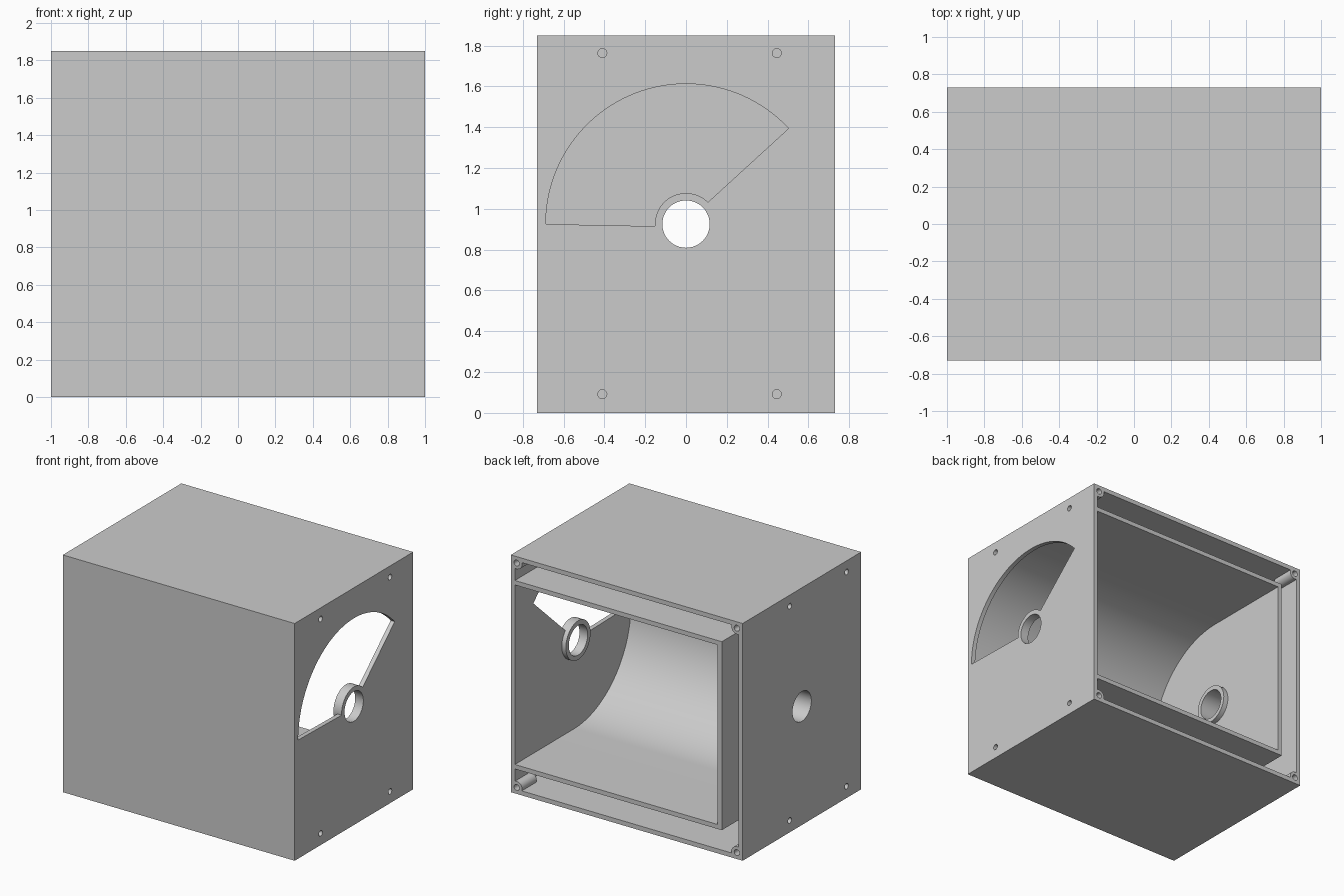
import bpy, bmesh, math
from mathutils import Matrix

old = bpy.data.objects.get("Cube")
if old:
    bpy.data.objects.remove(old, do_unlink=True)

W, D, H = 1.0, 0.73, 1.85      # half width, half depth, height
T = 0.035                      # wall thickness
MID = 0.925                    # height of the shaft axis
BACK = D + 0.06                # everything overshoots the back, then is trimmed

grey = bpy.data.materials.new("light grey")
grey.use_nodes = True
grey.diffuse_color = (0.6, 0.6, 0.6, 1)
grey.node_tree.nodes["Principled BSDF"].inputs["Base Color"].default_value = (0.6, 0.6, 0.6, 1)


def finish(name, bm):
    bmesh.ops.recalc_face_normals(bm, faces=bm.faces)
    mesh = bpy.data.meshes.new(name)
    bm.to_mesh(mesh)
    bm.free()
    mesh.materials.append(grey)
    obj = bpy.data.objects.new(name, mesh)
    bpy.context.collection.objects.link(obj)
    return obj


def prism(name, profile, x0, x1):
    """Extrude a (y, z) profile along x."""
    bm = bmesh.new()
    face = bm.faces.new([bm.verts.new((x0, y, z)) for y, z in profile])
    new = bmesh.ops.extrude_face_region(bm, geom=[face])["geom"]
    bmesh.ops.translate(bm, vec=(x1 - x0, 0, 0),
                        verts=[v for v in new if isinstance(v, bmesh.types.BMVert)])
    return finish(name, bm)


def box(name, x0, x1, y0, y1, z0, z1):
    return prism(name, [(y0, z0), (y1, z0), (y1, z1), (y0, z1)], x0, x1)


def rod(name, axis, radius, a0, a1, u, v, sides=32):
    """Cylinder along x (u, v = y, z) or along y (u, v = x, z)."""
    bm = bmesh.new()
    bmesh.ops.create_cone(bm, cap_ends=True, segments=sides, radius1=radius,
                          radius2=radius, depth=abs(a1 - a0))
    mid = (a0 + a1) / 2
    if axis == "x":
        m = Matrix.Translation((mid, u, v)) @ Matrix.Rotation(math.pi / 2, 4, "Y")
    else:
        m = Matrix.Translation((u, mid, v)) @ Matrix.Rotation(math.pi / 2, 4, "X")
    bmesh.ops.transform(bm, matrix=m, verts=bm.verts)
    return finish(name, bm)


def arc(radius, start, end, steps):
    return [(radius * math.cos(start + (end - start) * i / steps),
             MID + radius * math.sin(start + (end - start) * i / steps))
            for i in range(steps + 1)]


def arch(radius, front):
    """Half round towards the front, straight towards the back."""
    curve = [(max(y, front), z) for y, z in arc(radius, math.pi / 2, 1.5 * math.pi, 64)]
    return curve + [(BACK + 0.02, MID - radius), (BACK + 0.02, MID + radius)]


def combine(body, other, operation):
    mod = body.modifiers.new(operation.lower(), "BOOLEAN")
    mod.operation = operation
    mod.solver = "EXACT"
    mod.object = other
    bpy.context.view_layer.objects.active = body
    bpy.ops.object.modifier_apply(modifier=mod.name)
    bpy.data.objects.remove(other, do_unlink=True)


# Outer case, hollow and open at the back
case = box("housing", -W, W, -D, BACK, 0, H)
combine(case, box("cavity", -W + T, W - T, -D + T, BACK + 0.1, T, H - T), "DIFFERENCE")

# Corner screw posts
corners = [(sx * (W - 0.05), z) for sx in (-1, 1) for z in (0.05, H - 0.05)]
for x, z in corners:
    combine(case, rod("post", "y", 0.047, D - 0.18, BACK + 0.01, x, z), "UNION")

# Inner chamber with rounded front, and the shaft tube beside it
combine(case, prism("chamber", arch(0.735, -D + 0.01), -0.82, W - 0.015), "UNION")
combine(case, rod("shaft_tube", "x", 0.15, -W + 0.01, -0.8, 0, MID, 48), "UNION")
combine(case, prism("chamber_space", arch(0.70, -D), -0.785, W - T), "DIFFERENCE")

# Fan-shaped window
window = arc(0.687, math.radians(43), math.pi, 64) + arc(0.15, math.radians(184), math.radians(45), 32)
combine(case, prism("window_cut", window, W - 0.1, W + 0.1), "DIFFERENCE")

# Bearing collars and the shaft bore through both sides
combine(case, rod("right_collar", "x", 0.152, W - 0.07, W, 0, MID, 48), "UNION")
combine(case, rod("left_collar", "x", 0.15, -0.81, -0.745, 0, MID, 48), "UNION")
combine(case, rod("bore", "x", 0.116, -W - 0.1, W + 0.1, 0, MID, 48), "DIFFERENCE")

# Screw holes in the posts and both side walls
for x, z in corners:
    combine(case, rod("post_hole", "y", 0.023, D - 0.14, BACK + 0.1, x, z, 20), "DIFFERENCE")
for side, ys in ((1, (-0.41, 0.445)), (-1, (-0.55, 0.15))):
    for y in ys:
        for z in (0.092, H - 0.087):
            hole = rod("side_hole", "x", 0.022, side * (W - 0.06), side * (W + 0.1), y, z, 20)
            combine(case, hole, "DIFFERENCE")

# Trim the back flush
combine(case, box("back_trim", -2, 2, D, 2, -1, 3), "DIFFERENCE")

bpy.ops.object.select_all(action="DESELECT")
case.select_set(True)
bpy.context.view_layer.objects.active = case
bpy.ops.object.shade_smooth_by_angle(angle=math.radians(30))
